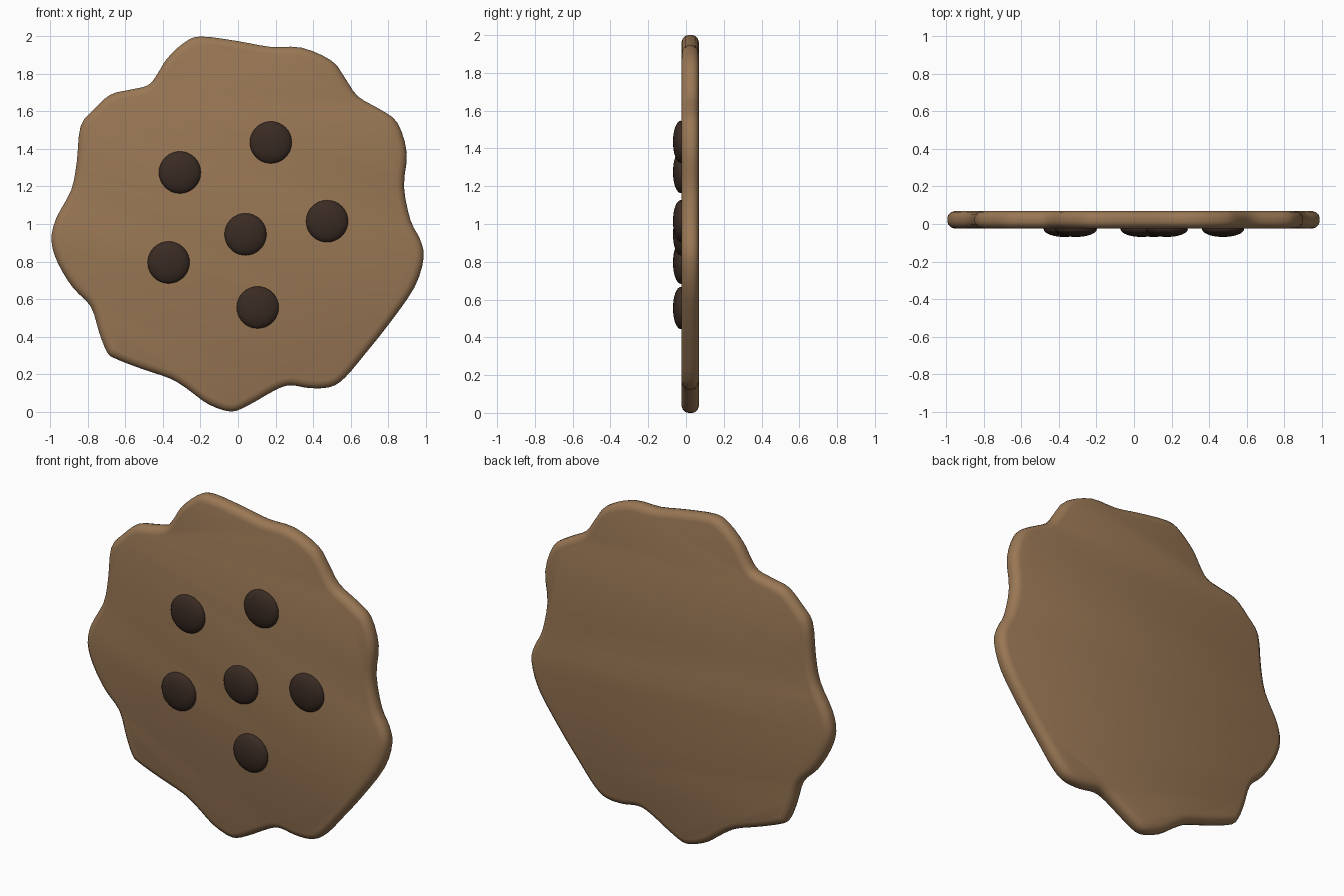
import bpy, bmesh, math
from mathutils import Vector

if "Cube" in bpy.data.objects:
    bpy.data.objects.remove(bpy.data.objects["Cube"])


def material(name, rgb):
    m = bpy.data.materials.new(name)
    m.diffuse_color = (*rgb, 1)
    m.use_nodes = True
    m.node_tree.nodes["Principled BSDF"].inputs["Base Color"].default_value = m.diffuse_color
    return m


dough = material("dough", (0.32, 0.185, 0.09))
chocolate = material("chocolate", (0.042, 0.024, 0.017))

# Wavy cookie outline (x, z), clockwise from the top
outline = [Vector(p) for p in [
    (-0.20, 2.0), (0.0, 1.975), (0.17, 1.945), (0.34, 1.94), (0.50, 1.87),
    (0.57, 1.78), (0.64, 1.68), (0.76, 1.61), (0.85, 1.54), (0.90, 1.38),
    (0.885, 1.20), (0.92, 1.02), (0.97, 0.92), (0.99, 0.82), (0.94, 0.66),
    (0.80, 0.46), (0.68, 0.31), (0.57, 0.18), (0.49, 0.13), (0.38, 0.125),
    (0.28, 0.14), (0.20, 0.115), (0.05, 0.03), (-0.04, 0.0), (-0.16, 0.04),
    (-0.27, 0.12), (-0.36, 0.175), (-0.52, 0.23), (-0.66, 0.285), (-0.70, 0.32),
    (-0.74, 0.42), (-0.785, 0.56), (-0.88, 0.66), (-0.96, 0.79), (-0.995, 0.91),
    (-0.97, 1.03), (-0.89, 1.18), (-0.86, 1.33), (-0.84, 1.52), (-0.77, 1.61),
    (-0.68, 1.69), (-0.58, 1.715), (-0.48, 1.74), (-0.43, 1.80), (-0.38, 1.88),
    (-0.29, 1.965)]]


def smooth_loop(pts, steps):
    """Closed Catmull-Rom curve through the points."""
    n, out = len(pts), []
    for i in range(n):
        a, b, c, d = (pts[(i + k) % n] for k in (-1, 0, 1, 2))
        for s in range(steps):
            t = s / steps
            out.append(0.5 * (2 * b + (c - a) * t + (2 * a - 5 * b + 4 * c - d) * t * t
                              + (3 * b - a - 3 * c + d) * t ** 3))
    return out


# Cookie: outline rings with a rounded rim, capped front and back
loop = smooth_loop(outline, 3)
n = len(loop)
normals = []
for i in range(n):
    t = (loop[(i + 2) % n] - loop[i - 2]).normalized()
    normals.append(Vector((t.y, -t.x)))  # points inward
bm = bmesh.new()
rings = []
for y, inset in [(-0.025, 0.04), (-0.018, 0.02), (-0.004, 0.005), (0.012, 0),
                 (0.034, 0), (0.05, 0.005), (0.063, 0.02), (0.07, 0.04)]:
    pts = [p + q * inset for p, q in zip(loop, normals)]
    rings.append([bm.verts.new((p.x, y, p.y)) for p in pts])
for a, b in zip(rings, rings[1:]):
    for i in range(n):
        j = (i + 1) % n
        bm.faces.new((a[i], a[j], b[j], b[i]))
bm.faces.new(rings[0])
bm.faces.new(rings[-1][::-1])
bmesh.ops.recalc_face_normals(bm, faces=bm.faces)
mesh = bpy.data.meshes.new("cookie")
bm.to_mesh(mesh)
bm.free()
cookie = bpy.data.objects.new("cookie", mesh)
bpy.context.collection.objects.link(cookie)
mesh.materials.append(dough)
bpy.context.view_layer.objects.active = cookie
cookie.select_set(True)
bpy.ops.object.shade_smooth_by_angle(angle=math.radians(40))

# Chocolate chips: flattened spheres half sunk in the front
for i, (x, z) in enumerate([(-0.31, 1.275), (0.175, 1.435), (0.04, 0.945),
                            (0.475, 1.015), (-0.37, 0.795), (0.105, 0.555)]):
    bpy.ops.mesh.primitive_uv_sphere_add(segments=32, ring_count=16, radius=1,
                                         location=(x, -0.027, z))
    chip = bpy.context.object
    chip.name = f"chocolate_chip_{i + 1}"
    chip.scale = (0.112, 0.042, 0.112)
    chip.data.materials.append(chocolate)
    bpy.ops.object.shade_smooth()
